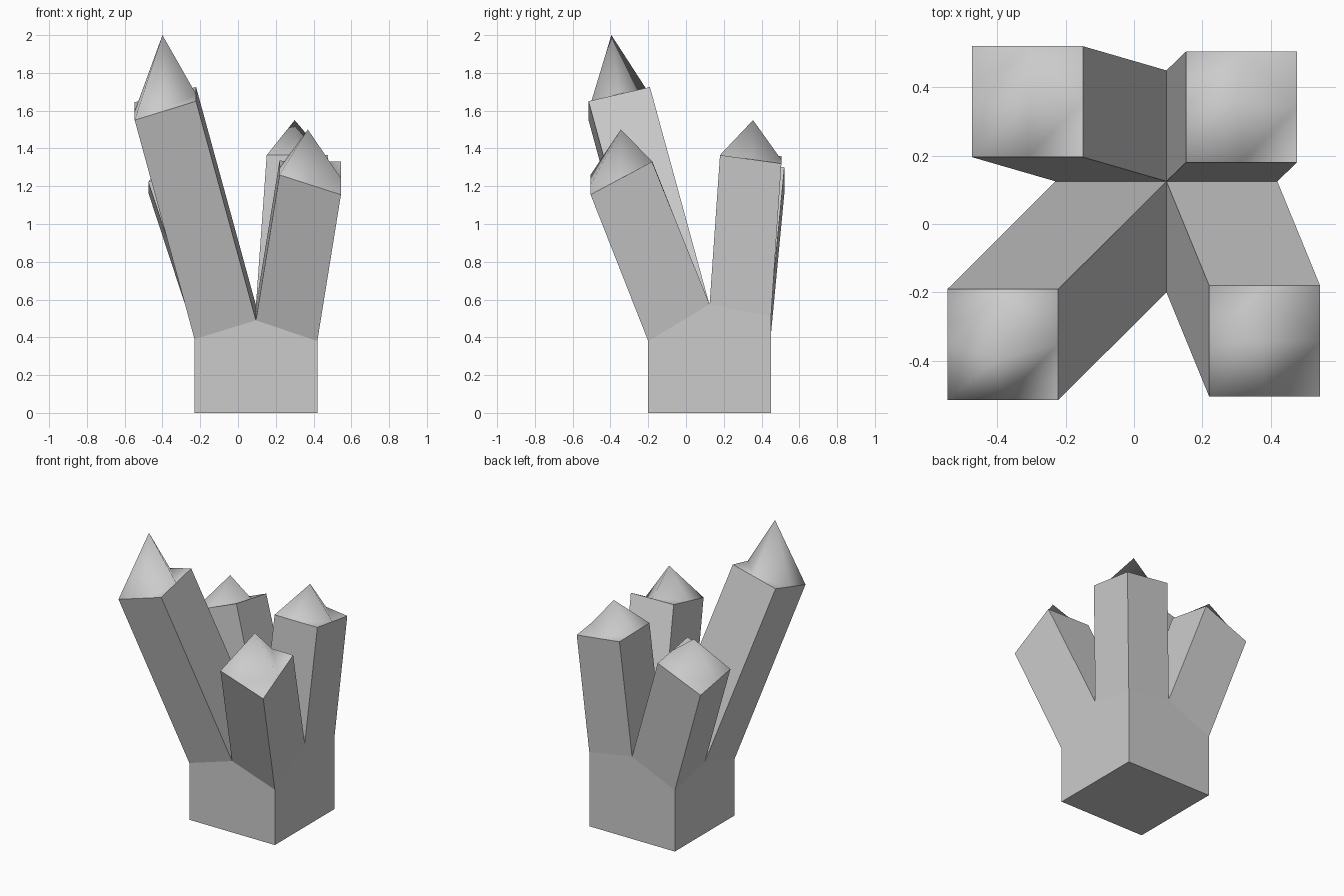
import bpy, bmesh

if "Cube" in bpy.data.objects:
    bpy.data.objects.remove(bpy.data.objects["Cube"])

bm = bmesh.new()

# Base block: heights of the 3 x 3 grid where the arms branch off
XS, YS = (-0.23, 0.095, 0.42), (-0.20, 0.125, 0.45)
ROOT_Z = ((0.39, 0.49, 0.38), (0.49, 0.57, 0.575), (0.42, 0.565, 0.51))
root = {(i, j): bm.verts.new((XS[i], YS[j], ROOT_Z[j][i]))
        for i in range(3) for j in range(3)}
ring = [(0, 0), (1, 0), (2, 0), (2, 1), (2, 2), (1, 2), (0, 2), (0, 1)]
foot = {c: bm.verts.new((XS[c[0]], YS[c[1]], 0)) for c in ring[::2]}
for k in range(0, 8, 2):
    a, m, b = ring[k], ring[k + 1], ring[(k + 2) % 8]
    bm.faces.new((foot[a], foot[b], root[b], root[m], root[a]))
bm.faces.new([foot[c] for c in reversed(ring[::2])])


def arm(i, j, x, y, heights, tip):
    """Leaning square arm on grid cell (i, j), ending in a smooth point."""
    w = 0.325
    low = [root[c] for c in ((i, j), (i + 1, j), (i + 1, j + 1), (i, j + 1))]
    plan = ((x, y), (x + w, y), (x + w, y + w), (x, y + w))
    top = [bm.verts.new((*p, z)) for p, z in zip(plan, heights)]
    mid = [bm.verts.new((top[k].co + top[(k + 1) % 4].co) / 2) for k in range(4)]
    apex = bm.verts.new(tip)
    for k in range(4):
        n = (k + 1) % 4
        bm.faces.new((low[k], low[n], top[n], mid[k], top[k]))
        # Cap quarter: front left corner ridged, the others cut across
        m, p = mid[k], mid[k - 1]
        tris = (((top[k], m, apex), (top[k], apex, p)) if k == 0
                else ((top[k], m, p), (p, m, apex)))
        for t in tris:
            bm.faces.new(t).smooth = True


# Four arms: cell, top corner position, rim heights, tip
arm(0, 0, -0.547, -0.516, (1.55, 1.65, 1.725, 1.645), (-0.40, -0.395, 2.0))
arm(1, 0, 0.22, -0.505, (1.26, 1.155, 1.33, 1.335), (0.37, -0.345, 1.5))
arm(1, 1, 0.152, 0.18, (1.365, 1.365, 1.32, 1.36), (0.30, 0.355, 1.55))
arm(0, 1, -0.475, 0.196, (1.222, 1.355, 1.30, 1.166), (-0.31, 0.358, 1.446))

bmesh.ops.recalc_face_normals(bm, faces=bm.faces)
mesh = bpy.data.meshes.new("crystal_cluster")
bm.to_mesh(mesh)
bm.free()
bpy.context.collection.objects.link(bpy.data.objects.new("crystal_cluster", mesh))
